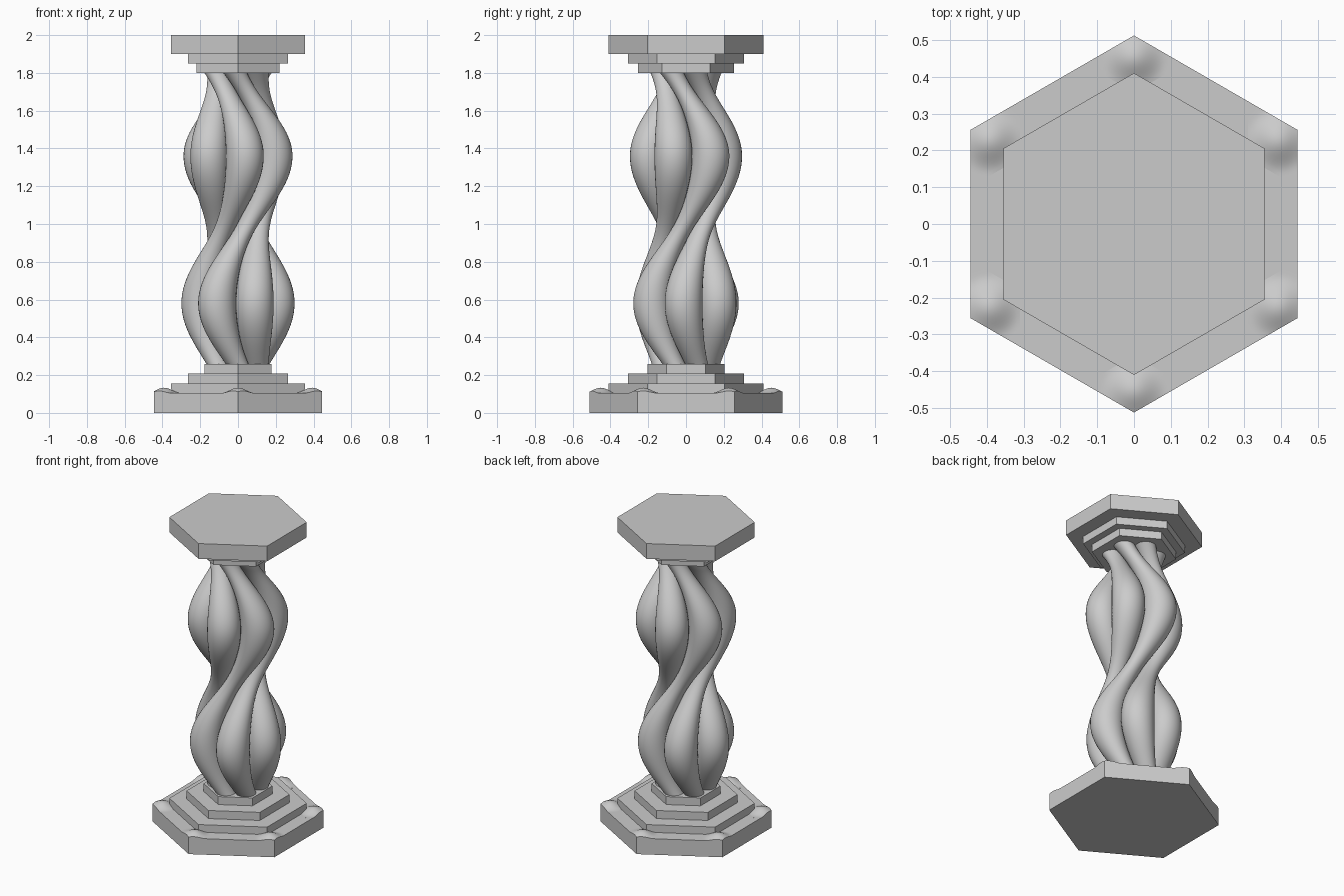
import bpy, bmesh
from math import sin, cos, pi, atan, sqrt, radians
from mathutils import Vector

old = bpy.data.objects.get("Cube")
if old:
    bpy.data.objects.remove(old, do_unlink=True)

stone = bpy.data.materials.new("grey_stone")
stone.use_nodes = True
colour = (0.6, 0.6, 0.6, 1)
stone.diffuse_color = colour
stone.node_tree.nodes["Principled BSDF"].inputs["Base Color"].default_value = colour


def make_object(name, bm, smooth=False):
    bmesh.ops.recalc_face_normals(bm, faces=bm.faces)
    for f in bm.faces:
        f.smooth = smooth
    mesh = bpy.data.meshes.new(name)
    bm.to_mesh(mesh)
    bm.free()
    mesh.materials.append(stone)
    obj = bpy.data.objects.new(name, mesh)
    bpy.context.collection.objects.link(obj)
    if smooth:
        bpy.ops.object.select_all(action='DESELECT')
        obj.select_set(True)
        bpy.context.view_layer.objects.active = obj
        bpy.ops.object.shade_smooth_by_angle(angle=radians(40))
    return obj


def hex_corner(radius, i, z=0):
    a = pi / 2 + i * pi / 3
    return Vector((radius * cos(a), radius * sin(a), z))


def hex_slab(name, radius, z0, z1):
    bm = bmesh.new()
    base = bm.faces.new([bm.verts.new(hex_corner(radius, i, z0)) for i in range(6)])
    top = bmesh.ops.extrude_face_region(bm, geom=[base], use_keep_orig=True)["geom"]
    verts = [v for v in top if isinstance(v, bmesh.types.BMVert)]
    bmesh.ops.translate(bm, verts=verts, vec=(0, 0, z1 - z0))
    make_object(name, bm)


# Stepped base and capital
hex_slab("base_plinth", 0.512, 0, 0.105)
hex_slab("base_step_lower", 0.41, 0.105, 0.155)
hex_slab("base_step_middle", 0.307, 0.155, 0.208)
hex_slab("base_step_upper", 0.205, 0.208, 0.26)
hex_slab("capital_step_lower", 0.254, 1.80, 1.85)
hex_slab("capital_step_upper", 0.307, 1.85, 1.90)
hex_slab("capital_top", 0.41, 1.90, 2.0)


# Soft swellings on the plinth corners
def corner_swelling(i, size=0.155, n=16):
    corner = hex_corner(0.512, i)
    e1 = (hex_corner(0.512, i + 1) - corner).normalized()
    e2 = (hex_corner(0.512, i - 1) - corner).normalized()
    centre = hex_corner(0.452, i)
    bm = bmesh.new()
    rows = []
    for a in range(n + 1):
        row = []
        for b in range(n + 1):
            p = corner + e1 * size * a / n + e2 * size * b / n
            t = min((p - centre).length / 0.09, 1)
            p.z = 0.1052 + 0.028 * (0.5 + 0.5 * cos(pi * t))
            row.append(bm.verts.new(p))
        rows.append(row)
    for a in range(n):
        for b in range(n):
            bm.faces.new((rows[a][b], rows[a + 1][b], rows[a + 1][b + 1], rows[a][b + 1]))
    rim = [e for e in bm.edges if e.is_boundary]
    skirt = bmesh.ops.extrude_edge_only(bm, edges=rim)["geom"]
    for v in skirt:
        if isinstance(v, bmesh.types.BMVert):
            v.co.z = 0.1
    make_object(f"corner_swelling_{i + 1}", bm, True)


# Six touching strands that sway sideways around the axis
def sway(z):
    half = 0.78 if z < 1.36 else 0.72
    s = 1.48 * sin(pi / 2 + pi * (z - 1.36) / half)
    return 0.112 * sqrt(1 + s * s), radians(-41.6) + 0.93 * atan(s)


def strand(i, z0=0.25, z1=1.81, levels=72, sides=32):
    bm = bmesh.new()
    rings = []
    for k in range(levels + 1):
        z = z0 + (z1 - z0) * k / levels
        dist, turn = sway(z)
        turn += i * pi / 3
        ring = []
        for j in range(sides):
            a = turn + 2 * pi * j / sides
            ring.append(bm.verts.new((dist * (sin(turn) + sin(a) / 2),
                                      -dist * (cos(turn) + cos(a) / 2), z)))
        rings.append(ring)
    for lower, upper in zip(rings, rings[1:]):
        for j in range(sides):
            m = (j + 1) % sides
            bm.faces.new((lower[j], lower[m], upper[m], upper[j]))
    bm.faces.new(rings[0])
    bm.faces.new(rings[-1])
    make_object(f"column_strand_{i + 1}", bm, True)


for i in range(6):
    corner_swelling(i)
    strand(i)
